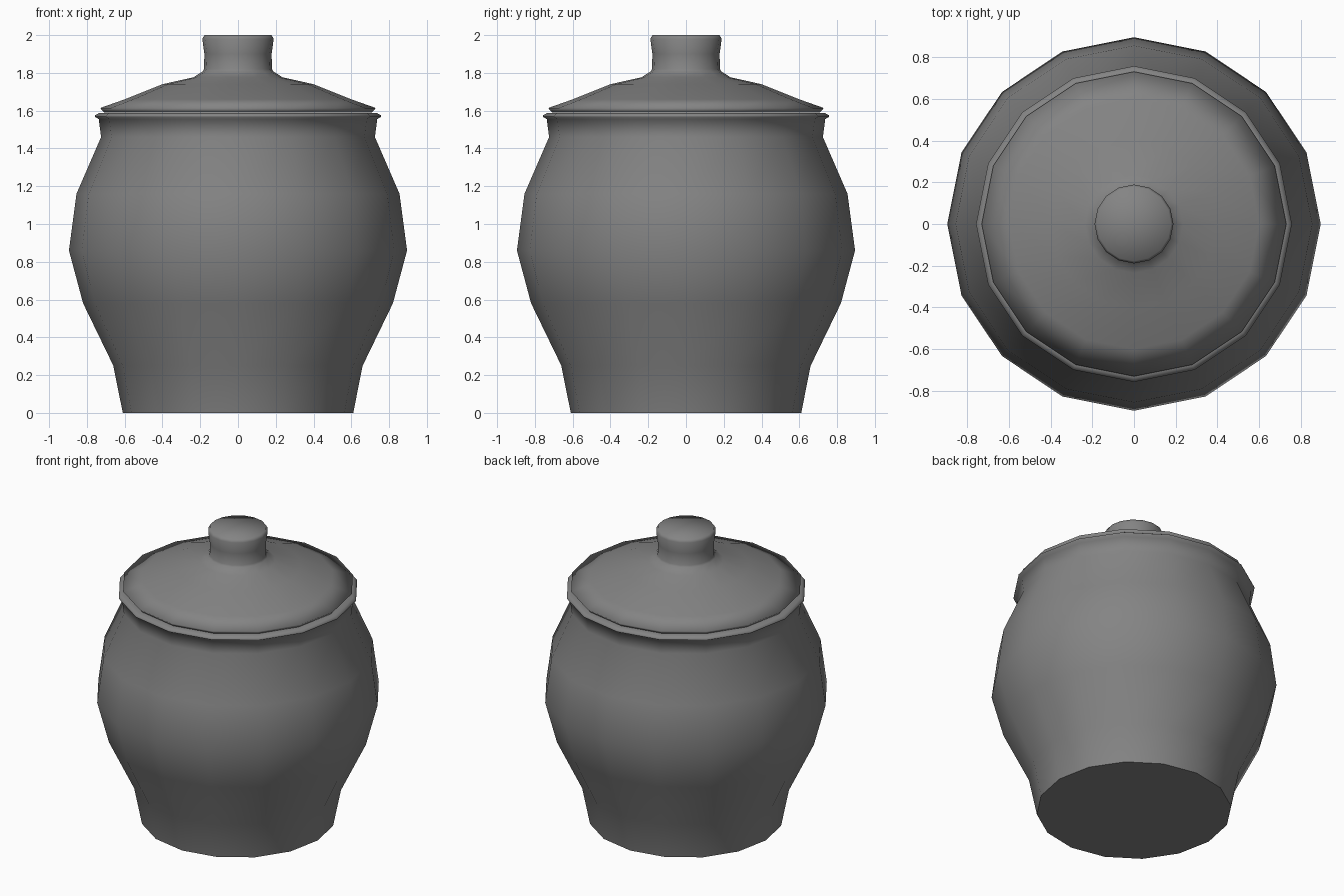
import bpy, bmesh
from math import sin, cos, pi, radians

if "Cube" in bpy.data.objects:
    bpy.data.objects.remove(bpy.data.objects["Cube"])

SIDES = 16

# Dark grey glaze
glaze = bpy.data.materials.new("dark_grey")
glaze.diffuse_color = (0.23, 0.23, 0.23, 1)
glaze.use_nodes = True
glaze.node_tree.nodes["Principled BSDF"].inputs["Base Color"].default_value = glaze.diffuse_color


def lathe(name, profile, smooth_angle):
    """Revolve (radius, z) points about z; radius 0 becomes a pole."""
    bm = bmesh.new()
    rings = []
    for r, z in profile:
        if r == 0:
            rings.append([bm.verts.new((0, 0, z))] * SIDES)
        else:
            rings.append([bm.verts.new((r * cos(2 * pi * i / SIDES),
                                        r * sin(2 * pi * i / SIDES), z))
                          for i in range(SIDES)])
    for a, b in zip(rings, rings[1:]):
        for i in range(SIDES):
            j = (i + 1) % SIDES
            bm.faces.new(list(dict.fromkeys((a[i], a[j], b[j], b[i]))))
    bmesh.ops.recalc_face_normals(bm, faces=bm.faces[:])
    mesh = bpy.data.meshes.new(name)
    bm.to_mesh(mesh)
    bm.free()
    mesh.materials.append(glaze)
    obj = bpy.data.objects.new(name, mesh)
    bpy.context.collection.objects.link(obj)
    bpy.ops.object.select_all(action='DESELECT')
    obj.select_set(True)
    bpy.context.view_layer.objects.active = obj
    bpy.ops.object.shade_smooth_by_angle(angle=radians(smooth_angle))
    return obj


# Bellied pot with flared lip and hollow inside
lathe("pot_body", [
    (0, 0), (0.61, 0), (0.66, 0.25), (0.82, 0.58), (0.895, 0.86),
    (0.855, 1.16), (0.725, 1.46), (0.737, 1.555), (0.757, 1.567),
    (0.757, 1.575), (0.735, 1.588), (0.69, 1.588), (0.67, 1.46),
    (0.80, 1.16), (0.84, 0.86), (0.76, 0.58), (0.60, 0.25),
    (0.56, 0.06), (0, 0.06)], 75)

# Sloped lid with waisted knob
lathe("lid_with_knob", [
    (0, 1.589), (0.707, 1.589), (0.73, 1.614), (0.60, 1.66),
    (0.40, 1.74), (0.235, 1.777), (0.187, 1.808), (0.18, 1.82),
    (0.178, 1.90), (0.189, 1.98), (0.178, 2.0), (0, 2.0)], 130)
